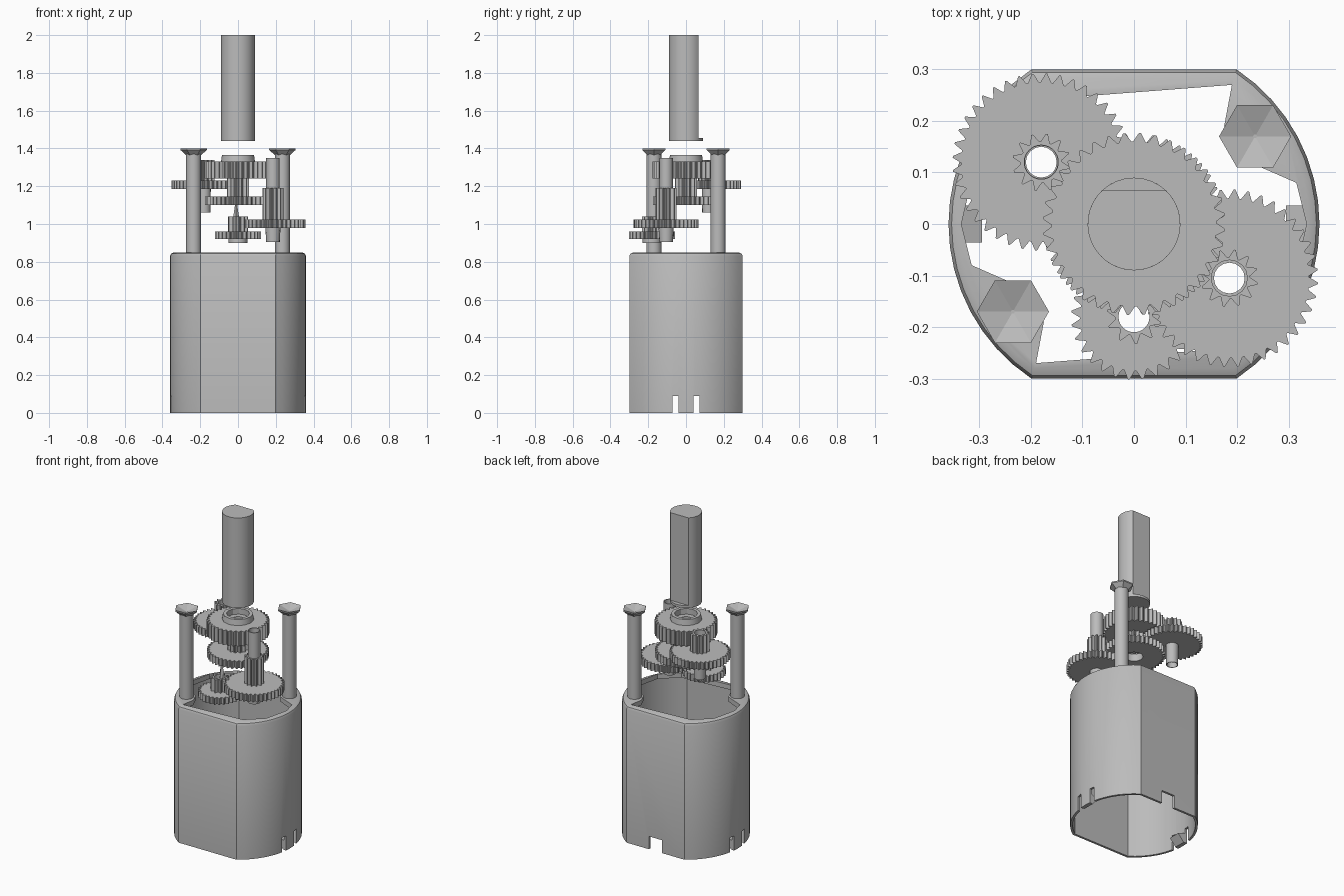
import bpy, bmesh
from math import sin, cos, asin, radians, degrees, pi
from mathutils import Vector

if "Cube" in bpy.data.objects:
    bpy.data.objects.remove(bpy.data.objects["Cube"])

grey = bpy.data.materials.new("plain_grey")
grey.use_nodes = True
grey.diffuse_color = (0.5, 0.5, 0.5, 1)
grey.node_tree.nodes["Principled BSDF"].inputs["Base Color"].default_value = grey.diffuse_color


def arc(r, a0, a1, n):
    """Points of a circular arc, both ends included, angles in degrees."""
    return [(r * cos(radians(a0 + (a1 - a0) * i / n)),
             r * sin(radians(a0 + (a1 - a0) * i / n))) for i in range(n + 1)]


def circle(r, n):
    return arc(r, 0, 360, n)[:-1]


def activate(ob):
    bpy.ops.object.select_all(action='DESELECT')
    ob.select_set(True)
    bpy.context.view_layer.objects.active = ob


def loft(name, rings, at=(0, 0), hollow=False, smooth=True):
    """Skin (outline, z) rings; hollow joins last ring to first, else cap the ends."""
    bm = bmesh.new()
    loops = [[bm.verts.new((x + at[0], y + at[1], z)) for x, y in pts] for pts, z in rings]
    pairs = list(zip(loops, loops[1:]))
    if hollow:
        pairs.append((loops[-1], loops[0]))
    else:
        bm.faces.new(loops[0])
        bm.faces.new(loops[-1])
    n = len(loops[0])
    for a, b in pairs:
        for i in range(n):
            j = (i + 1) % n
            bm.faces.new((a[i], a[j], b[j], b[i]))
    bmesh.ops.recalc_face_normals(bm, faces=bm.faces)
    me = bpy.data.meshes.new(name)
    bm.to_mesh(me)
    bm.free()
    ob = bpy.data.objects.new(name, me)
    bpy.context.collection.objects.link(ob)
    me.materials.append(grey)
    if smooth:
        activate(ob)
        bpy.ops.object.shade_smooth_by_angle(angle=radians(30))
    return ob


def gear(name, at, z0, z1, root, tip, teeth, bore=0.032):
    """Spur gear with trapezoid teeth and a through bore."""
    n = teeth * 4
    outer = []
    for i in range(n):
        a = 2 * pi * (i + (0.25, -0.25, 0.25, -0.25)[i % 4]) / n
        r = (root, root, tip, tip)[i % 4]
        outer.append((r * cos(a), r * sin(a)))
    inner = circle(bore, n)
    return loft(name, [(inner, z0), (outer, z0), (outer, z1), (inner, z1)], at, True, False)


def tube(name, at, z0, z1, r0, r1, bore, n=16):
    inner = circle(bore, n)
    return loft(name, [(inner, z0), (circle(r0, n), z0), (circle(r1, n), z1), (inner, z1)], at, True)


def box_cutter(x0, x1, y0, y1, z0, z1):
    pts = [(x0, y0), (x1, y0), (x1, y1), (x0, y1)]
    return loft("cutter", [(pts, z0), (pts, z1)], smooth=False)


def cut(ob, cutter):
    cutter.hide_render = True
    mod = ob.modifiers.new("cut", 'BOOLEAN')
    mod.operation = 'DIFFERENCE'
    mod.solver = 'EXACT'
    mod.object = cutter
    activate(ob)
    bpy.ops.object.modifier_apply(modifier=mod.name)
    bpy.data.objects.remove(cutter)


# Motor can: round sides, flat front and back, rolled top edge
def can_outline(inset):
    r, flat = 0.36 - inset, 0.30 - inset
    a = degrees(asin(flat / r))
    return arc(r, -a, a, 16) + arc(r, 180 - a, 180 + a, 16)


can = loft("motor_can", [(can_outline(0), 0), (can_outline(0), 0.83),
                         (can_outline(0.006), 0.843), (can_outline(0.02), 0.85)], smooth=False)
cut(can, loft("cutter", [(can_outline(0.014), -0.1), (can_outline(0.014), 0.82)], smooth=False))

# Top opening, leaving a pad under each post
half = [(-0.2, 0.24), (0.19, 0.27), (0.175, 0.19), (0.2, 0.13), (0.235, 0.115),
        (0.315, 0.08), (0.335, 0), (0.3, -0.15)]
opening = half + [(-x, -y) for x, y in half]
cut(can, loft("cutter", [(opening, 0.7), (opening, 0.95)], smooth=False))

# Slots at the bottom of the sides and a notch in the back
for y in (-0.055, 0.055):
    cut(can, box_cutter(-0.5, 0.5, y - 0.016, y + 0.016, -0.1, 0.09))
cut(can, box_cutter(-0.045, 0.045, 0.2, 0.4, -0.1, 0.08))
activate(can)
bpy.ops.object.shade_smooth_by_angle(angle=radians(30))

# Catches bent inwards between the slots
for side, s in (("left", 1), ("right", -1)):
    def catch(x):
        return [(s * 0.35, -0.036), (s * x, -0.036), (s * x, 0.036), (s * 0.35, 0.036)]
    loft(side + "_catch", [(catch(0.335), 0.0), (catch(0.295), 0.045), (catch(0.335), 0.06)], smooth=False)

# Posts with countersunk screws
for side, s in (("left", 1), ("right", -1)):
    at = (s * 0.235, s * 0.17)
    loft(side + "_post", [(circle(0.04, 16), 0.82), (circle(0.04, 16), 1.375)], at)
    loft(side + "_screw", [(circle(0.04, 6), 1.365), (circle(0.07, 6), 1.392),
                           (circle(0.07, 6), 1.4), (circle(0.004, 6), 1.378)], at, smooth=False)

# Output shaft with a flat on the back, over a thin round foot
a = degrees(asin(0.065 / 0.09))
d_outline = arc(0.09, 180 - a, 360 + a, 28)
loft("output_shaft", [(d_outline, 1.455), (d_outline, 2.0)])
loft("shaft_foot", [(circle(0.09, 32), 1.44), (circle(0.09, 32), 1.455)])

# Gear train, from the motor upwards
centre, front, left, back = (0, 0), (0, -0.18), (0.185, -0.105), (-0.18, 0.12)

gear("first_gear", front, 0.92, 0.96, 0.105, 0.122, 28)
gear("first_pinion", front, 0.96, 1.04, 0.036, 0.053, 10, 0.03)
tube("first_hub", front, 0.9, 0.92, 0.05, 0.05, 0.032)
loft("first_stub", [(circle(0.018, 4), 1.02), (circle(0.006, 4), 1.1)], (-0.01, -0.145), smooth=False)

gear("second_gear", left, 0.98, 1.025, 0.155, 0.172, 40)
gear("second_pinion", left, 1.025, 1.19, 0.04, 0.056, 12, 0.03)
tube("second_collar", left, 1.19, 1.35, 0.036, 0.036, 0.03)
tube("second_hub", left, 0.905, 0.98, 0.036, 0.04, 0.03)

gear("third_gear", centre, 1.1, 1.145, 0.158, 0.176, 40, 0.05)
gear("third_pinion", centre, 1.145, 1.24, 0.045, 0.06, 12)

gear("fourth_gear", back, 1.185, 1.23, 0.155, 0.172, 40)
gear("fourth_pinion", back, 1.23, 1.34, 0.04, 0.056, 12, 0.033)
tube("fourth_hub", back, 1.06, 1.185, 0.034, 0.036, 0.03)

gear("output_gear", centre, 1.24, 1.33, 0.16, 0.177, 36)
tube("output_hub", centre, 1.33, 1.365, 0.09, 0.085, 0.065, 12)
